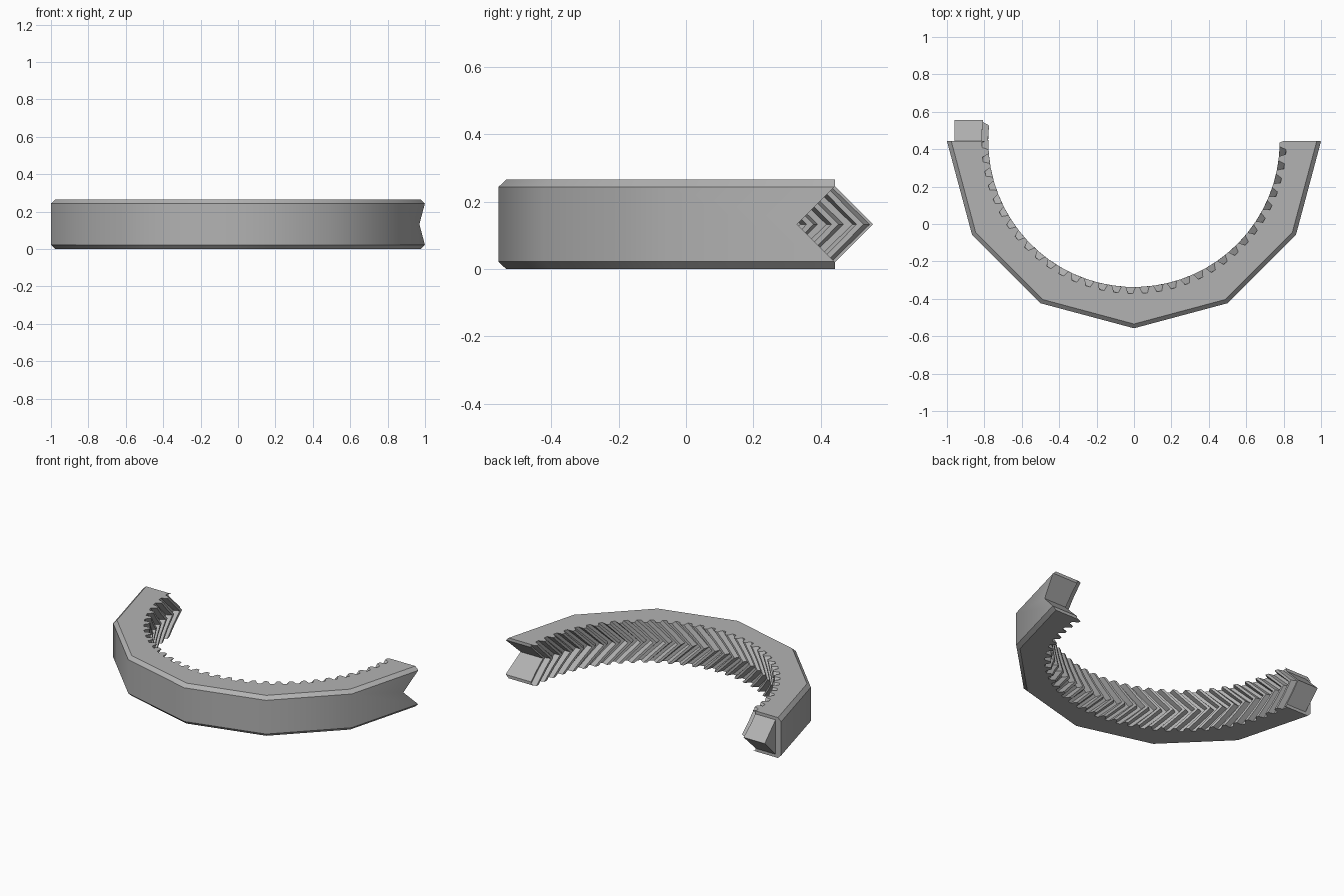
import bpy, bmesh
from math import cos, sin, pi, radians

cube = bpy.data.objects.get("Cube")
if cube:
    bpy.data.objects.remove(cube)

CY = 0.4425            # ring centre in y
H = 0.265              # ring height
MID = H / 2
V = 0.113              # half height of the V joint
TEETH = 33             # teeth in the half ring
TIP, ROOT = 0.78, 0.815

grey = bpy.data.materials.new("plain grey")
grey.use_nodes = True
color = (0.45, 0.45, 0.45, 1)
grey.diffuse_color = color
grey.node_tree.nodes["Principled BSDF"].inputs["Base Color"].default_value = color


def loft(name, rings):
    """Closed solid through a stack of matching point loops."""
    bm = bmesh.new()
    loops = [[bm.verts.new(p) for p in ring] for ring in rings]
    n = len(loops[0])
    for a, b in zip(loops, loops[1:]):
        for i in range(n):
            j = (i + 1) % n
            bm.faces.new((a[i], a[j], b[j], b[i]))
    bm.faces.new(loops[0][::-1])
    bm.faces.new(loops[-1])
    bmesh.ops.recalc_face_normals(bm, faces=bm.faces)
    mesh = bpy.data.meshes.new(name)
    bm.to_mesh(mesh)
    bm.free()
    mesh.materials.append(grey)
    obj = bpy.data.objects.new(name, mesh)
    bpy.context.collection.objects.link(obj)
    return obj


def half_polygon(r, z):
    angles = [pi + pi * i / 6 for i in range(7)]
    return [(r * cos(a), CY + r * sin(a), z) for a in angles]


def wedge(name, x0, x1, profile):
    return loft(name, [[(x, y, z) for y, z in profile] for x in (x0, x1)])


def gear_ring(z):
    """Tooth outline, twisted towards mid height for the herringbone."""
    shift = (V - abs(z - MID)) / 0.79
    pitch = pi / TEETH
    points = []
    for i in range(2 * TEETH):
        for t, r in ((-0.17, ROOT), (0.17, ROOT), (0.36, TIP), (0.64, TIP)):
            a = (i + t) * pitch - shift
            points.append((r * cos(a), CY + r * sin(a), z))
    return points


# Faceted half ring with chamfered outer edges
body = loft("herringbone_half_ring", [
    half_polygon(0.977, 0), half_polygon(1, 0.022),
    half_polygon(1, H - 0.022), half_polygon(0.977, H)])

# Joint tongue on the right end, matching notch on the left end
tongue = wedge("joint_tongue", -0.96, -0.7, [
    (CY - 0.06, MID - V), (CY, MID - V), (CY + V, MID),
    (CY, MID + V), (CY - 0.06, MID + V)])
notch = wedge("notch_cutter", 0.5, 1.2, [
    (CY - V, MID), (CY + 0.1, MID - V - 0.1), (CY + 0.1, MID + V + 0.1)])

# Herringbone tooth cutter
levels = [-0.02, MID / 2, MID, MID * 1.5, H + 0.02]
gear = loft("tooth_cutter", [gear_ring(z) for z in levels])

for tool, operation in ((tongue, "UNION"), (notch, "DIFFERENCE"), (gear, "DIFFERENCE")):
    mod = body.modifiers.new(tool.name, "BOOLEAN")
    mod.operation = operation
    mod.solver = "EXACT"
    mod.object = tool
    tool.hide_render = True

# Bake the cuts and drop the helpers
bpy.context.view_layer.update()
graph = bpy.context.evaluated_depsgraph_get()
result = bpy.data.meshes.new_from_object(body.evaluated_get(graph))
body.modifiers.clear()
body.data = result
for tool in (tongue, notch, gear):
    bpy.data.objects.remove(tool)

bpy.ops.object.select_all(action="DESELECT")
body.select_set(True)
bpy.context.view_layer.objects.active = body
bpy.ops.object.shade_smooth_by_angle(angle=radians(32))
